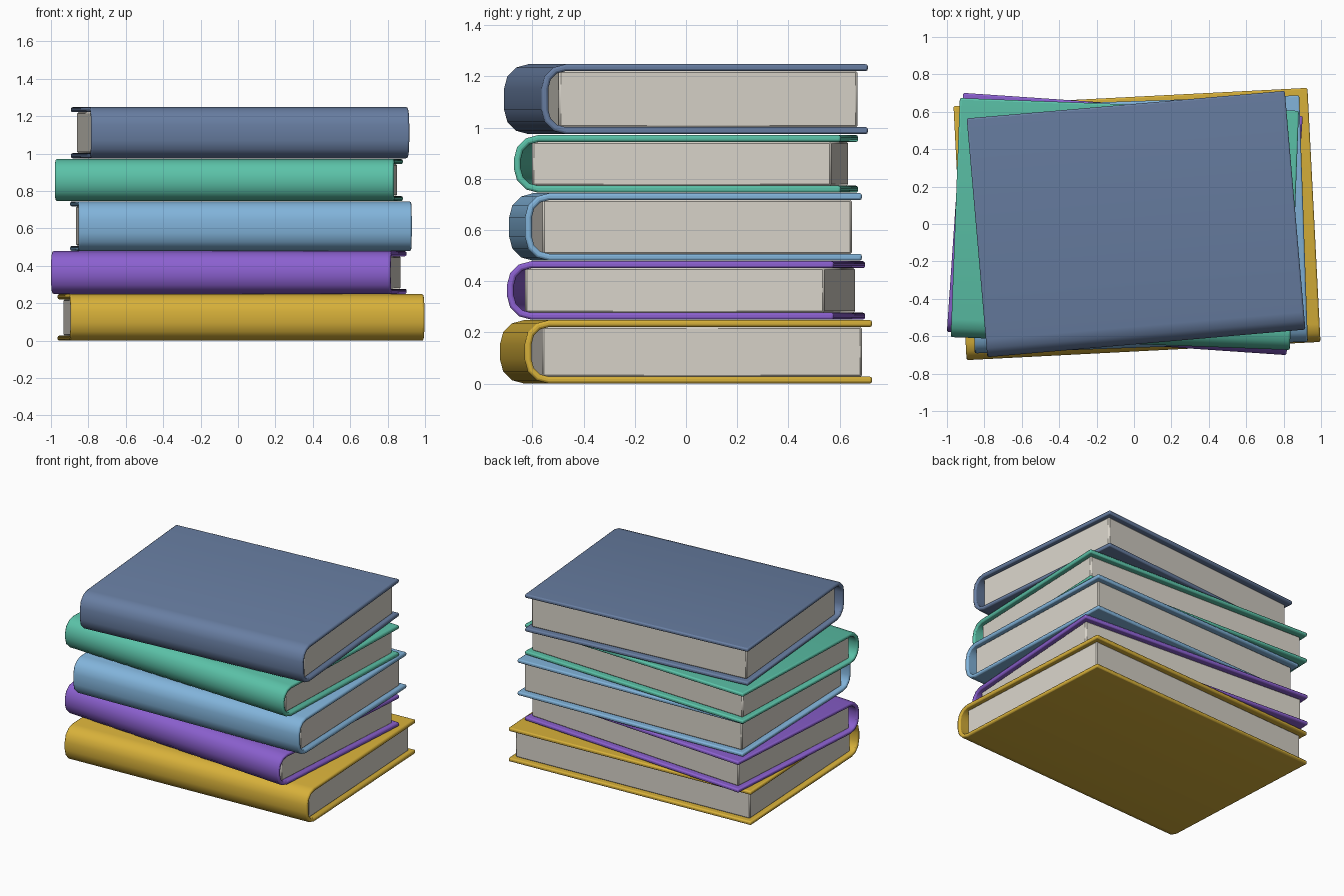
import bpy, bmesh, math
from mathutils import Matrix

if "Cube" in bpy.data.objects:
    bpy.data.objects.remove(bpy.data.objects["Cube"])


def material(name, rgb):
    # sRGB bytes to linear diffuse colour
    lin = [((c / 255 + 0.055) / 1.055) ** 2.4 for c in rgb]
    m = bpy.data.materials.new(name)
    m.diffuse_color = (*lin, 1)
    m.use_nodes = True
    m.node_tree.nodes["Principled BSDF"].inputs["Base Color"].default_value = m.diffuse_color
    return m


PAPER = material("paper", (216, 211, 201))
T = 0.027        # cover board thickness
R = 0.095        # spine corner radius
GAP = 0.07       # spine outside to page block
END, FORE = 0.031, 0.038  # page inset at the ends and fore edge


def finish(name, bm, mat, bevel, segments, place):
    bmesh.ops.recalc_face_normals(bm, faces=bm.faces)
    me = bpy.data.meshes.new(name)
    bm.to_mesh(me)
    bm.free()
    me.materials.append(mat)
    ob = bpy.data.objects.new(name, me)
    bpy.context.collection.objects.link(ob)
    ob.matrix_world = place
    mod = ob.modifiers.new("soft_edges", 'BEVEL')
    mod.width, mod.segments = bevel, segments
    mod.limit_method, mod.angle_limit = 'ANGLE', math.radians(40)
    bpy.ops.object.select_all(action='DESELECT')
    ob.select_set(True)
    bpy.context.view_layer.objects.active = ob
    bpy.ops.object.shade_smooth_by_angle(angle=math.radians(35))


def spine_arc(d, h, inset):
    # rounded corners from the top board down to the bottom board
    r, pts = R - inset, []
    for sign in (1, -1):
        arc = [(-d / 2 + R - r * math.cos(a), sign * (h / 2 - R + r * math.sin(a)))
               for a in (math.radians(k) for k in (90, 60, 30, 0))]
        pts += arc if sign == 1 else arc[::-1]
    return pts


def book(name, rgb, w, d, z0, z1, cx, cy, angle):
    h = z1 - z0
    place = (Matrix.Translation((cx, cy, (z0 + z1) / 2))
             @ Matrix.Rotation(math.radians(angle), 4, 'Z'))
    # wraparound cover: C-shaped profile extruded along the spine
    prof = ([(d / 2, h / 2)] + spine_arc(d, h, 0) + [(d / 2, -h / 2), (d / 2, -h / 2 + T)]
            + spine_arc(d, h, T)[::-1] + [(d / 2, h / 2 - T)])
    bm = bmesh.new()
    face = bm.faces.new([bm.verts.new((-w / 2, y, z)) for y, z in prof])
    ext = bmesh.ops.extrude_face_region(bm, geom=[face])
    bmesh.ops.translate(bm, vec=(w, 0, 0),
                        verts=[v for v in ext["geom"] if isinstance(v, bmesh.types.BMVert)])
    finish(name + "_cover", bm, material(name, rgb), 0.009, 2, place)
    # page block
    bm = bmesh.new()
    y0, y1 = -d / 2 + GAP, d / 2 - FORE
    bmesh.ops.create_cube(bm, size=1, matrix=Matrix.Translation((0, (y0 + y1) / 2, 0))
                          @ Matrix.Diagonal((w - 2 * END, y1 - y0, h - 2 * T + 0.004, 1)))
    finish(name + "_pages", bm, PAPER, 0.008, 1, place)


# the stack, bottom to top: colour, width, depth, z range, centre, turn
book("gold", (216, 177, 58), 1.895, 1.36, 0.0, 0.248, 0.016, 0.0, 2.94)
book("purple", (139, 96, 207), 1.82, 1.281, 0.25, 0.478, -0.049, 0.0, -3.9)
book("light_blue", (130, 180, 219), 1.782, 1.318, 0.48, 0.744, 0.016, -0.002, 2.0)
book("teal", (91, 194, 168), 1.814, 1.279, 0.746, 0.971, -0.049, 0.0, -2.17)
book("slate_blue", (104, 126, 162), 1.707, 1.281, 0.975, 1.248, 0.011, 0.0, 4.95)
